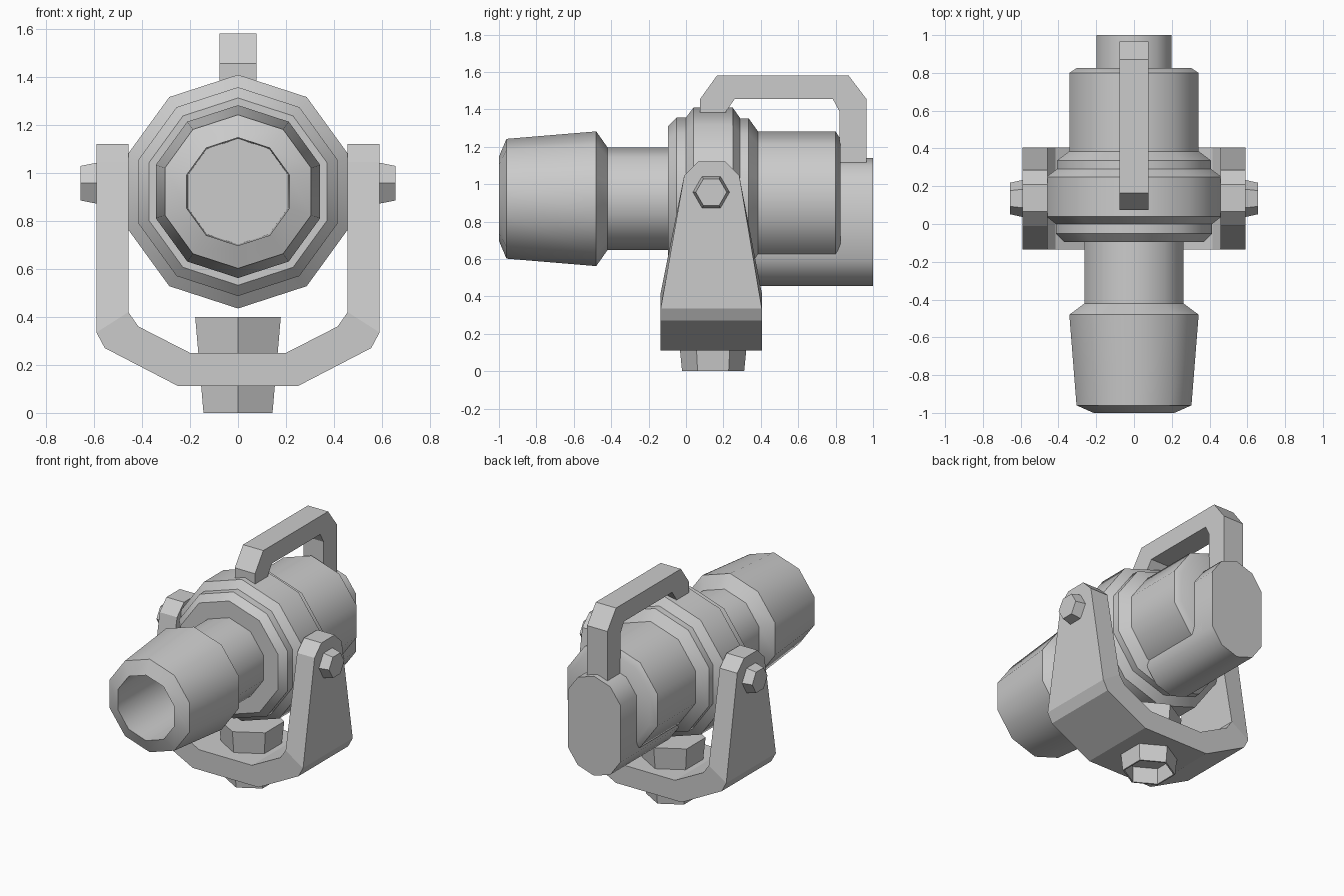
import bpy, bmesh
from math import sin, cos, tau, radians

if "Cube" in bpy.data.objects:
    bpy.data.objects.remove(bpy.data.objects["Cube"])

AXIS_Z = 0.922   # height of the barrel axis
PIVOT_Y = 0.135  # pivot bolts and base bolt line


def finish(name, bm, smooth=None):
    bmesh.ops.remove_doubles(bm, verts=bm.verts, dist=1e-5)
    bmesh.ops.recalc_face_normals(bm, faces=bm.faces)
    me = bpy.data.meshes.new(name)
    bm.to_mesh(me)
    bm.free()
    ob = bpy.data.objects.new(name, me)
    bpy.context.collection.objects.link(ob)
    if smooth:
        bpy.ops.object.select_all(action='DESELECT')
        ob.select_set(True)
        bpy.context.view_layer.objects.active = ob
        bpy.ops.object.shade_smooth_by_angle(angle=radians(smooth))
    return ob


def loft(name, rings, smooth=None, closed=False):
    """Skin a list of point rings; cap both ends unless the loop is closed."""
    bm = bmesh.new()
    vs = [[bm.verts.new(p) for p in r] for r in rings]
    pairs = list(zip(vs, vs[1:])) + ([(vs[-1], vs[0])] if closed else [])
    for a, b in pairs:
        n = len(a)
        for i in range(n):
            j = (i + 1) % n
            bm.faces.new((a[i], a[j], b[j], b[i]))
    if not closed:
        bm.faces.new(vs[0])
        bm.faces.new(vs[-1])
    return finish(name, bm, smooth)


def ring_y(y, r, n=10):
    return [(r * sin(tau * i / n), y, AXIS_Z + r * cos(tau * i / n)) for i in range(n)]


# Barrel, bore, collar and rear drum as one turned profile (y, radius)
body = [(-0.45, 0.22), (-1.0, 0.225), (-0.96, 0.32), (-0.48, 0.36), (-0.42, 0.275),
        (-0.095, 0.275), (-0.095, 0.39), (-0.05, 0.435), (0.0, 0.435), (0.04, 0.487),
        (0.25, 0.487), (0.29, 0.43), (0.335, 0.43), (0.385, 0.36), (0.8, 0.36), (0.825, 0.32)]
loft("lamp_body", [ring_y(y, r) for y, r in body], 40)


# Rear housing: stretched ten-sided end plate plus the lower tube under the drum
def slot(y, top, bottom, r=0.21):
    pts = []
    for i in range(10):
        c = r * cos(tau * i / 10)
        pts.append((r * sin(tau * i / 10), y, (top - r if c > 0 else bottom + r) + c))
    return pts


loft("rear_plate", [slot(y, 1.14, 0.455) for y in (0.81, 1.0)], 40)
loft("lower_tube", [slot(y, 0.875, 0.455) for y in (0.36, 0.9)], 40)

# Carry handle: flat side profile (y, z) given width
handle = [(0.075, 1.37), (0.075, 1.455), (0.165, 1.58), (0.87, 1.58), (0.965, 1.455), (0.965, 1.11),
          (0.82, 1.11), (0.82, 1.39), (0.785, 1.455), (0.26, 1.455), (0.215, 1.39), (0.215, 1.37)]
loft("carry_handle", [[(x, y, z) for y, z in handle] for x in (-0.077, 0.077)])

# Yoke: outer (x, z), inner (x, z), y range at each station, mirrored in x
half = [((0.59, 1.12), (0.457, 1.12), (0.065, 0.21)),
        ((0.59, 1.045), (0.457, 1.045), (-0.01, 0.285)),
        ((0.59, 0.335), (0.457, 0.42), (-0.135, 0.405)),
        ((0.555, 0.27), (0.415, 0.36), (-0.135, 0.405)),
        ((0.25, 0.112), (0.2, 0.25), (-0.135, 0.405))]
stations = [(1, s) for s in half] + [(-1, s) for s in reversed(half)]
loft("yoke", [[(k * o[0], y0, o[1]), (k * o[0], y1, o[1]), (k * i[0], y1, i[1]), (k * i[0], y0, i[1])]
              for k, (o, i, (y0, y1)) in stations])

# Hex pivot bolts on both yoke arms
for side, label in ((-1, "left"), (1, "right")):
    loft("pivot_bolt_" + label,
         [[(side * x, PIVOT_Y + r * cos(tau * i / 6), 0.957 + r * sin(tau * i / 6)) for i in range(6)]
          for x, r in ((0.45, 0.098), (0.59, 0.098), (0.657, 0.083))])

# Tapered hex base bolt, recessed from below
loft("base_bolt",
     [[(r * sin(tau * i / 6), PIVOT_Y + 0.01 + r * cos(tau * i / 6), z) for i in range(6)]
      for z, r in ((0.4, 0.206), (0.0, 0.166), (0.0, 0.155), (0.11, 0.155))])
